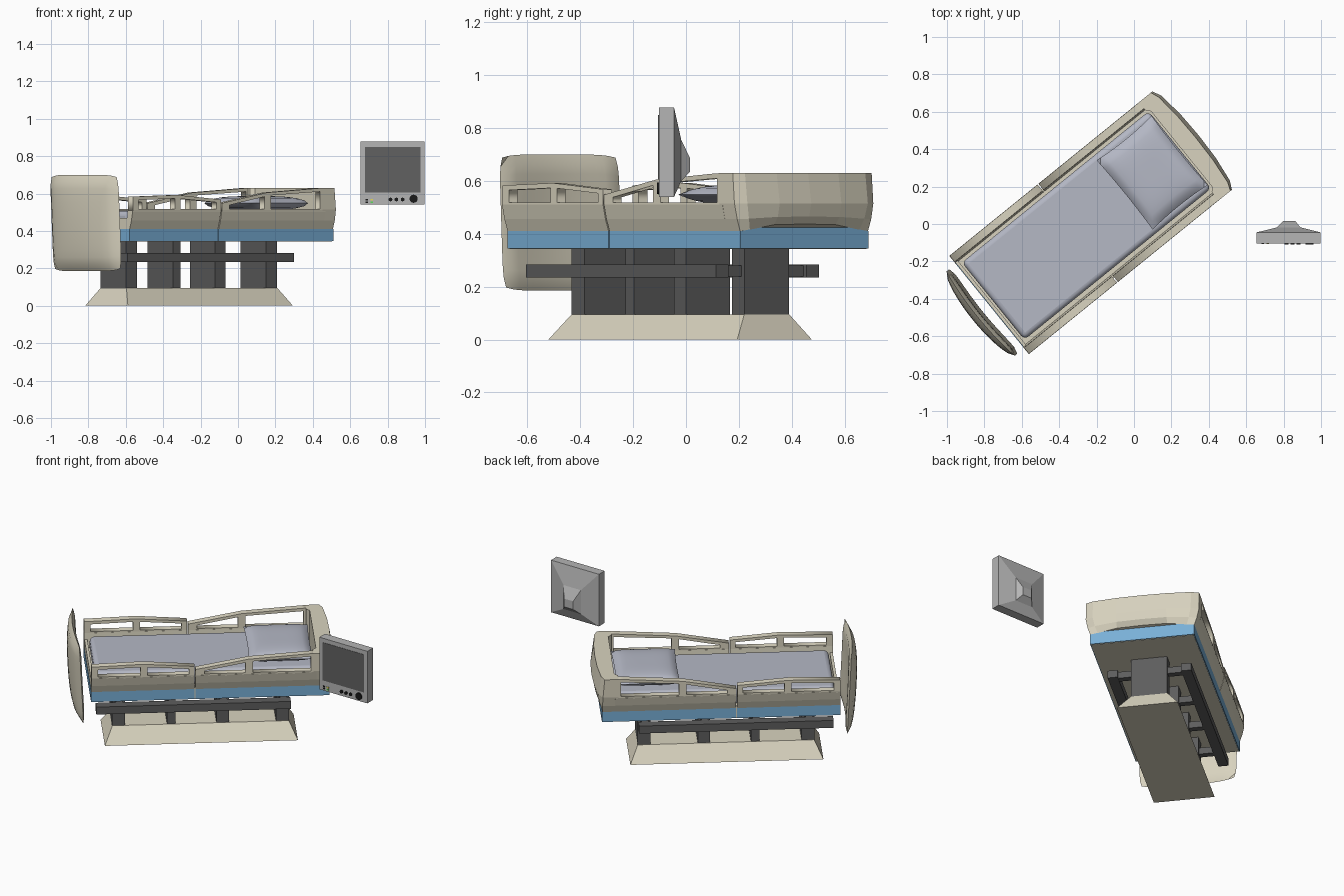
import bpy, bmesh
from math import radians, sin, cos, pi
from mathutils import Matrix

if "Cube" in bpy.data.objects:
    bpy.data.objects.remove(bpy.data.objects["Cube"])

# Bed frame of reference: local x runs foot to head, local y across, turned in plan
A = radians(39)
BED = Matrix.Translation((-0.151 * sin(A), 0.151 * cos(A), 0)) @ Matrix.Rotation(A, 4, 'Z')
WORLD = Matrix.Identity(4)


def mat(name, r, g, b):
    m = bpy.data.materials.new(name)
    m.diffuse_color = (r, g, b, 1)
    m.use_nodes = True
    m.node_tree.nodes["Principled BSDF"].inputs["Base Color"].default_value = m.diffuse_color
    return m


BEIGE = mat("beige_plastic", 0.69, 0.65, 0.52)
BLUE = mat("blue_trim", 0.19, 0.43, 0.68)
DARK = mat("dark_metal", 0.11, 0.11, 0.11)
CLOTH = mat("cloth", 0.46, 0.48, 0.56)
GREY = mat("monitor_grey", 0.46, 0.46, 0.46)
SCREEN = mat("screen", 0.12, 0.12, 0.12)
BLACK = mat("black", 0.01, 0.01, 0.01)
GREEN = mat("green_light", 0.1, 0.7, 0.1)
YELLOW = mat("yellow_light", 0.8, 0.7, 0.1)


def finish(name, bm, material, frame=BED, smooth=None):
    bmesh.ops.recalc_face_normals(bm, faces=bm.faces)
    me = bpy.data.meshes.new(name)
    bm.to_mesh(me)
    bm.free()
    ob = bpy.data.objects.new(name, me)
    bpy.context.collection.objects.link(ob)
    me.materials.append(material)
    ob.matrix_world = frame
    if smooth:
        bpy.ops.object.select_all(action='DESELECT')
        bpy.context.view_layer.objects.active = ob
        ob.select_set(True)
        bpy.ops.object.shade_smooth_by_angle(angle=radians(smooth))
    return ob


def loft(name, rings, material, frame=BED):
    bm = bmesh.new()
    vs = [[bm.verts.new(p) for p in r] for r in rings]
    n = len(rings[0])
    for a, b in zip(vs, vs[1:]):
        for i in range(n):
            bm.faces.new((a[i], a[(i + 1) % n], b[(i + 1) % n], b[i]))
    bm.faces.new(vs[0])
    bm.faces.new(vs[-1])
    return finish(name, bm, material, frame)


def rect(x0, x1, y0, y1, z):
    return [(x0, y0, z), (x1, y0, z), (x1, y1, z), (x0, y1, z)]


def box(name, x0, x1, y0, y1, z0, z1, material, frame=BED):
    return loft(name, [rect(x0, x1, y0, y1, z0), rect(x0, x1, y0, y1, z1)], material, frame)


def sweep(name, profile, x0, x1, material):
    return loft(name, [[(x, y, z) for y, z in profile] for x in (x0, x1)], material)


def cushion(name, fn, ns, nt, material, smooth):
    # two curved skins closed along their shared rim; fn(s, t, side) with s, t in -1..1
    bm = bmesh.new()
    for side in (-1, 1):
        g = [[bm.verts.new(fn(2 * i / ns - 1, 2 * j / nt - 1, side)) for j in range(nt + 1)]
             for i in range(ns + 1)]
        for i in range(ns):
            for j in range(nt):
                bm.faces.new((g[i][j], g[i + 1][j], g[i + 1][j + 1], g[i][j + 1]))
    bmesh.ops.remove_doubles(bm, verts=bm.verts, dist=1e-5)
    return finish(name, bm, material, BED, smooth)


def rail(name, loops, y):
    # flat outline with openings, given thickness by the curve
    cu = bpy.data.curves.new(name, 'CURVE')
    cu.dimensions, cu.fill_mode, cu.extrude = '2D', 'BOTH', 0.021
    for pts in loops:
        sp = cu.splines.new('POLY')
        sp.points.add(len(pts) - 1)
        for p, (u, z) in zip(sp.points, pts):
            p.co = (u, z, 0, 1)
        sp.use_cyclic_u = True
    ob = bpy.data.objects.new(name, cu)
    bpy.context.collection.objects.link(ob)
    cu.materials.append(BEIGE)
    ob.matrix_world = BED @ Matrix.Translation((0, y, 0)) @ Matrix.Rotation(pi / 2, 4, 'X')
    bpy.ops.object.select_all(action='DESELECT')
    bpy.context.view_layer.objects.active = ob
    ob.select_set(True)
    bpy.ops.object.convert(target='MESH')


# Pedestal, columns and ladder frame
loft("base", [rect(-0.785, 0.35, -0.185, 0.178, 0), rect(-0.736, 0.302, -0.112, 0.107, 0.095)], BEIGE)
for i, (u, w) in enumerate([(-0.70, 0.038), (-0.389, 0.025), (-0.0875, 0.036), (0.264, 0.038)]):
    box(f"column_{i}", u - w, u + w, -0.11, 0.105, 0.09, 0.35, DARK)
    box(f"cross_bar_{i}", u - 0.02, u + 0.02, -0.2, 0.2, 0.238, 0.28, DARK)
for s in (-1, 1):
    box("long_bar", -0.84, 0.304, s * 0.22 - 0.03, s * 0.22 + 0.03, 0.235, 0.283, DARK)

# Deck with blue trim, split where the side rails divide
box("deck", -0.87, 0.52, -0.306, 0.306, 0.343, 0.42, BEIGE)
HALVES = {"foot": (-0.875, -0.268), "head": (-0.262, 0.523)}
for n, (a, b) in HALVES.items():
    box(n + "_trim", a, b, -0.311, 0.311, 0.345, 0.41, BLUE)
sweep("head_end_trim", [(-0.311, 0.345), (0.311, 0.345), (0.311, 0.41), (0.17, 0.43), (0, 0.437),
                        (-0.17, 0.43), (-0.311, 0.41)], 0.49, 0.526, BLUE)
box("foot_panel", -0.872, -0.855, -0.3, 0.3, 0.40, 0.47, BEIGE)

# Side panels and rails
FOOT = [[(-0.873, 0.505), (-0.873, 0.583), (-0.57, 0.592), (-0.268, 0.568), (-0.268, 0.505)],
        [(-0.835, 0.518), (-0.585, 0.518), (-0.585, 0.573), (-0.835, 0.565)],
        [(-0.545, 0.518), (-0.30, 0.518), (-0.30, 0.553), (-0.545, 0.572)]]
HEAD = [[(-0.262, 0.505), (-0.262, 0.548), (0.05, 0.605), (0.40, 0.628), (0.45, 0.63), (0.45, 0.505)],
        [(-0.21, 0.518), (0.03, 0.518), (0.03, 0.583), (-0.21, 0.538)],
        [(0.075, 0.518), (0.415, 0.518), (0.415, 0.61), (0.075, 0.59)]]
for s in (-1, 1):
    for n, loops in (("foot", FOOT), ("head", HEAD)):
        a, b = HALVES[n]
        prof = [(0.311, 0.41), (0.326, 0.455), (0.338, 0.51), (0.294, 0.51), (0.285, 0.41)]
        sweep(n + "_side_panel", [(s * y, z) for y, z in prof], a, min(b, 0.45), BEIGE)
        rail(n + "_side_rail", loops, s * 0.316)

# Bowed headboard, flaring upward
def head_ring(w, u, bow, z, rise):
    half = [(w, 0.43, z), (w, u, z), (w - 0.045, u + bow * 0.5, z + rise * 0.2),
            (0.15, u + bow * 0.9, z + rise * 0.9), (0, u + bow, z + rise)]
    inner = [(-0.28, 0.43, z), (-0.26, 0.45, z), (0.26, 0.45, z), (0.28, 0.43, z)]
    ys = half + [(-y, x, h) for y, x, h in half[-2::-1]] + inner
    return [(x, y, h) for y, x, h in ys]


loft("headboard", [head_ring(0.311, 0.523, 0.006, 0.41, 0.027), head_ring(0.326, 0.524, 0.03, 0.455, 0.01),
                   head_ring(0.338, 0.522, 0.045, 0.515, 0), head_ring(0.338, 0.512, 0.035, 0.63, 0)], BEIGE)


# Bowed footboard
def foot_point(s, t, side):
    v = s * (0.29 - 0.014 * abs(t) ** 8)
    z = 0.4425 + t * (0.2575 - 0.012 * abs(s) ** 6)
    bow = (1 - s * s) * (0.6 + 0.4 * (1 - t * t))
    thick = 0.026 * (1 - s ** 4) ** 0.5 * (1 - t ** 6) ** 0.5
    return (-0.93 - 0.034 * bow - 0.012 * t + side * thick, v - 0.007, z)


cushion("footboard", foot_point, 16, 14, BEIGE, 50)

# Mattress and pillow
m = box("mattress", -0.845, 0.44, -0.263, 0.268, 0.41, 0.508, CLOTH)
bev = m.modifiers.new("soft_edge", 'BEVEL')
bev.width, bev.segments = 0.028, 4
bpy.ops.object.select_all(action='DESELECT')
bpy.context.view_layer.objects.active = m
m.select_set(True)
bpy.ops.object.shade_smooth_by_angle(angle=radians(40))


def pillow_point(s, t, side):
    h = 0.038 * ((1 - s ** 4) * (1 - t ** 4)) ** 0.5
    return (0.248 + s * (0.183 + 0.006 * t * t), 0.001 + t * (0.228 + 0.01 * s * s), 0.548 + side * h)


cushion("pillow", pillow_point, 16, 16, CLOTH, 60)

# Monitor: casing with stepped back, screen, controls
def face(x0, x1, z0, z1, y):
    return [(x0, y, z0), (x1, y, z0), (x1, y, z1), (x0, y, z1)]


loft("monitor_casing", [face(0.655, 0.998, 0.54, 0.877, -0.103), face(0.655, 0.998, 0.54, 0.877, -0.045),
                        face(0.765, 0.89, 0.60, 0.755, -0.018), face(0.797, 0.863, 0.634, 0.687, 0.015)],
     GREY, WORLD)
box("monitor_screen", 0.68, 0.975, -0.105, -0.09, 0.605, 0.85, SCREEN, WORLD)


def knob(name, x, z, r):
    rings = [[(x + r * cos(k * pi / 8), y, z + r * sin(k * pi / 8)) for k in range(16)] for y in (-0.10, -0.11)]
    loft(name, rings, BLACK, WORLD)


for x in (0.815, 0.847, 0.88):
    knob("button", x, 0.568, 0.010)
knob("dial", 0.939, 0.572, 0.022)
for x, c in ((0.682, BLACK), (0.708, YELLOW)):
    for z, cc in ((0.567, c), (0.553, c if c is BLACK else GREEN)):
        box("status_light", x, x + 0.014, -0.106, -0.1, z - 0.004, z + 0.004, cc, WORLD)
